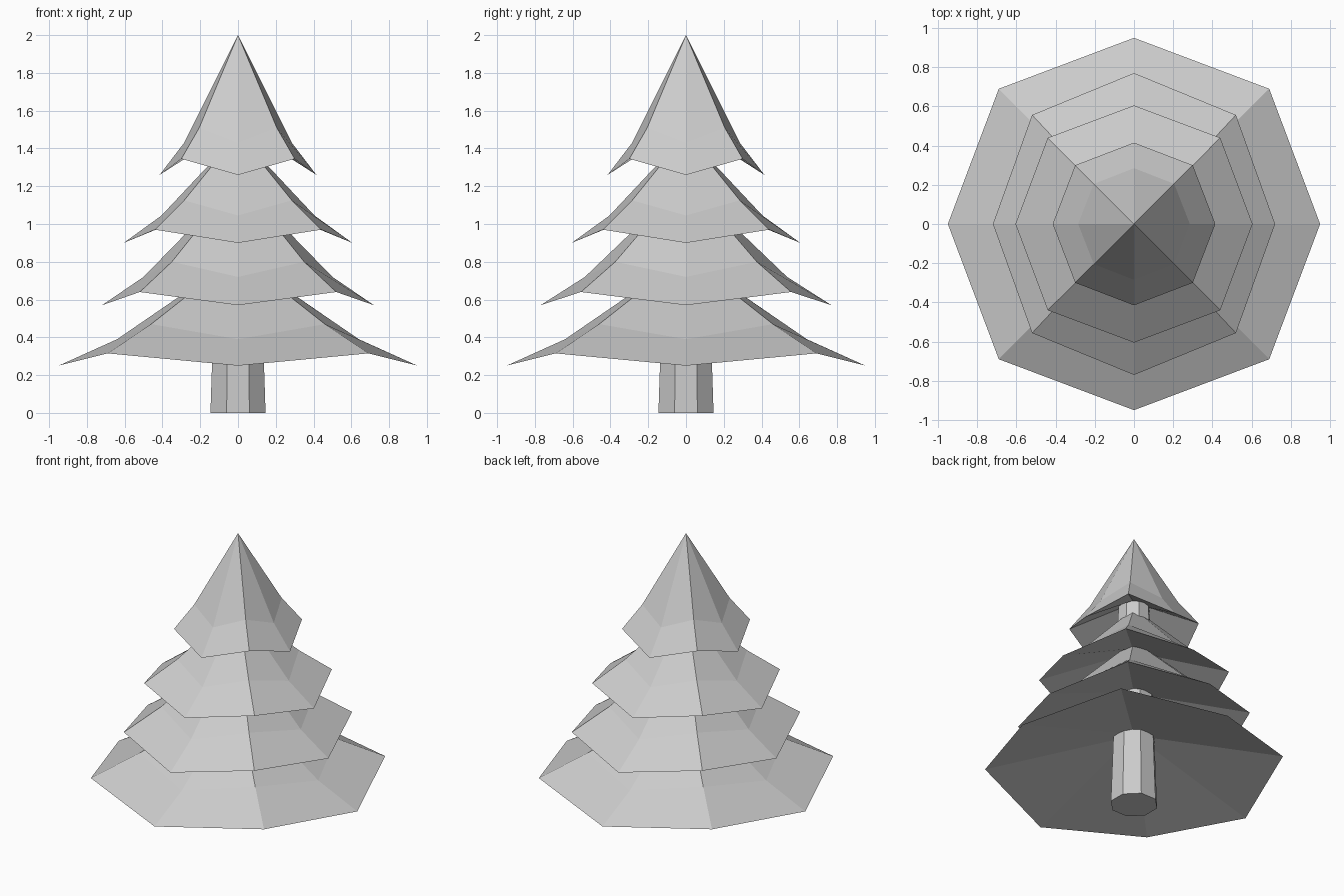
import bpy, bmesh, math

if "Cube" in bpy.data.objects:
    bpy.data.objects.remove(bpy.data.objects["Cube"])


def loft(name, rings):
    """Skin a stack of 8-point rings; first and last ring are capped."""
    bm = bmesh.new()
    loops = [[bm.verts.new(p) for p in ring] for ring in rings]
    for a, b in zip(loops, loops[1:]):
        for i in range(8):
            j = (i + 1) % 8
            bm.faces.new((a[i], a[j], b[j], b[i]))
    bm.faces.new(loops[0])
    bm.faces.new(loops[-1])
    bmesh.ops.remove_doubles(bm, verts=bm.verts, dist=0.0005)
    bmesh.ops.recalc_face_normals(bm, faces=bm.faces)
    mesh = bpy.data.meshes.new(name)
    bm.to_mesh(mesh)
    bm.free()
    obj = bpy.data.objects.new(name, mesh)
    bpy.context.collection.objects.link(obj)


def branch_ring(axis_r, axis_z, diag_r, diag_z, sy=1.0):
    """Octagon whose axis points droop lower than its diagonal points."""
    pts = []
    for i in range(8):
        r, z = (axis_r, axis_z) if i % 2 == 0 else (diag_r * math.sqrt(2), diag_z)
        a = i * math.pi / 4
        pts.append((r * math.cos(a), r * math.sin(a) * sy, z))
    return pts


def trunk_ring(r, z):
    return [(r * math.cos(math.pi / 8 + i * math.pi / 4),
             r * math.sin(math.pi / 8 + i * math.pi / 4), z) for i in range(8)]


# Tapered trunk running up inside the branches
loft("trunk", [trunk_ring(0.158, 0), trunk_ring(0.103, 1.56)])

# Branch tiers: top, middle and rim as (axis r, axis z, diagonal xy, diagonal z),
# then underside height at the trunk and depth scale
tiers = {
    "bottom_branches": ((0.13, 0.74, 0.092, 0.76), (0.64, 0.39, 0.46, 0.47),
                        (0.95, 0.25, 0.69, 0.315), 0.50, 1.0),
    "lower_branches": ((0.11, 1.12, 0.078, 1.14), (0.50, 0.72, 0.35, 0.80),
                       (0.72, 0.57, 0.52, 0.64), 0.81, 1.07),
    "upper_branches": ((0.10, 1.37, 0.071, 1.39), (0.405, 1.045, 0.285, 1.125),
                       (0.605, 0.90, 0.44, 0.97), 1.12, 1.0),
    "top_branches": ((0, 2.0, 0, 2.0), (0.285, 1.43, 0.205, 1.51),
                     (0.415, 1.26, 0.30, 1.345), 1.48, 1.0),
}
for name, (top, mid, rim, under_z, sy) in tiers.items():
    loft(name, [branch_ring(*top, sy), branch_ring(*mid, sy),
                branch_ring(*rim, sy),
                branch_ring(0.10, under_z, 0.071, under_z, sy)])
